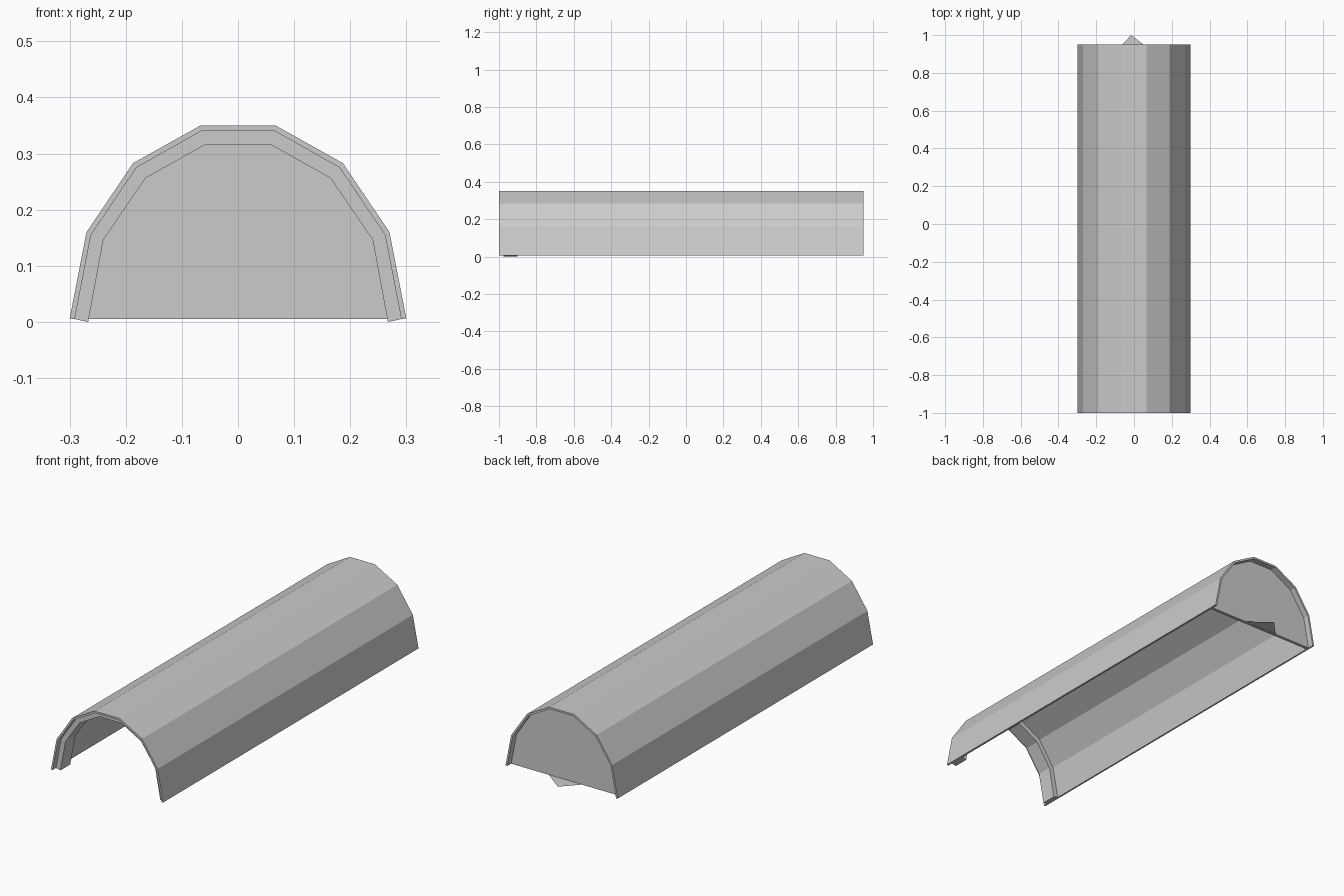
import bpy
import bmesh

default = bpy.data.objects.get("Cube")
if default:
    bpy.data.objects.remove(default, do_unlink=True)

# One plain grey for the whole model
grey = bpy.data.materials.new("plain grey")
grey.use_nodes = True
COLOUR = (0.6, 0.6, 0.6, 1)
grey.diffuse_color = COLOUR
grey.node_tree.nodes["Principled BSDF"].inputs["Base Color"].default_value = COLOUR

# Right half of each arch profile, from the foot to the crown
OUTER = [(0.30, 0.006), (0.27, 0.16), (0.187, 0.283), (0.067, 0.35)]
INNER = [(0.291, 0.005), (0.262, 0.155), (0.181, 0.275), (0.064, 0.341)]
RIB = [(0.267, 0.0), (0.24, 0.146), (0.165, 0.256), (0.06, 0.315)]


def mirrored(half):
    return half + [(-x, z) for x, z in reversed(half)]


def make_object(name, bm):
    bmesh.ops.recalc_face_normals(bm, faces=bm.faces)
    mesh = bpy.data.meshes.new(name)
    bm.to_mesh(mesh)
    bm.free()
    mesh.materials.append(grey)
    obj = bpy.data.objects.new(name, mesh)
    bpy.context.collection.objects.link(obj)
    return obj


def extrude_along_y(bm, faces, depth):
    result = bmesh.ops.extrude_face_region(bm, geom=faces)
    moved = [g for g in result["geom"] if isinstance(g, bmesh.types.BMVert)]
    bmesh.ops.translate(bm, verts=moved, vec=(0, depth, 0))


def arch_band(name, outside, inside, y0, y1):
    """Open arch with thickness between two profiles."""
    bm = bmesh.new()
    a, b = [[bm.verts.new((x, y0, z)) for x, z in mirrored(p)]
            for p in (outside, inside)]
    faces = [bm.faces.new((a[i], a[i + 1], b[i + 1], b[i]))
             for i in range(len(a) - 1)]
    extrude_along_y(bm, faces, y1 - y0)
    return make_object(name, bm)


def solid_profile(name, points, y0, y1):
    """Filled profile extruded along the length."""
    bm = bmesh.new()
    face = bm.faces.new([bm.verts.new((x, y0, z)) for x, z in points])
    extrude_along_y(bm, [face], y1 - y0)
    return make_object(name, bm)


# Long faceted shell, open underneath
arch_band("tunnel_shell", OUTER, INNER, -1.0, 0.95)

# Thicker rib just inside the open front
arch_band("front_rib", INNER, RIB, -0.975, -0.9)

# Closed end, recessed inside the shell
solid_profile("back_wall", mirrored(INNER), 0.905, 0.92)

# Small pointed flap at the foot of the back wall
bm = bmesh.new()
bm.faces.new([bm.verts.new((x, y, 0.006))
              for x, y in ((-0.09, 0.92), (0.09, 0.92), (-0.015, 1.0))])
make_object("back_flap", bm)
